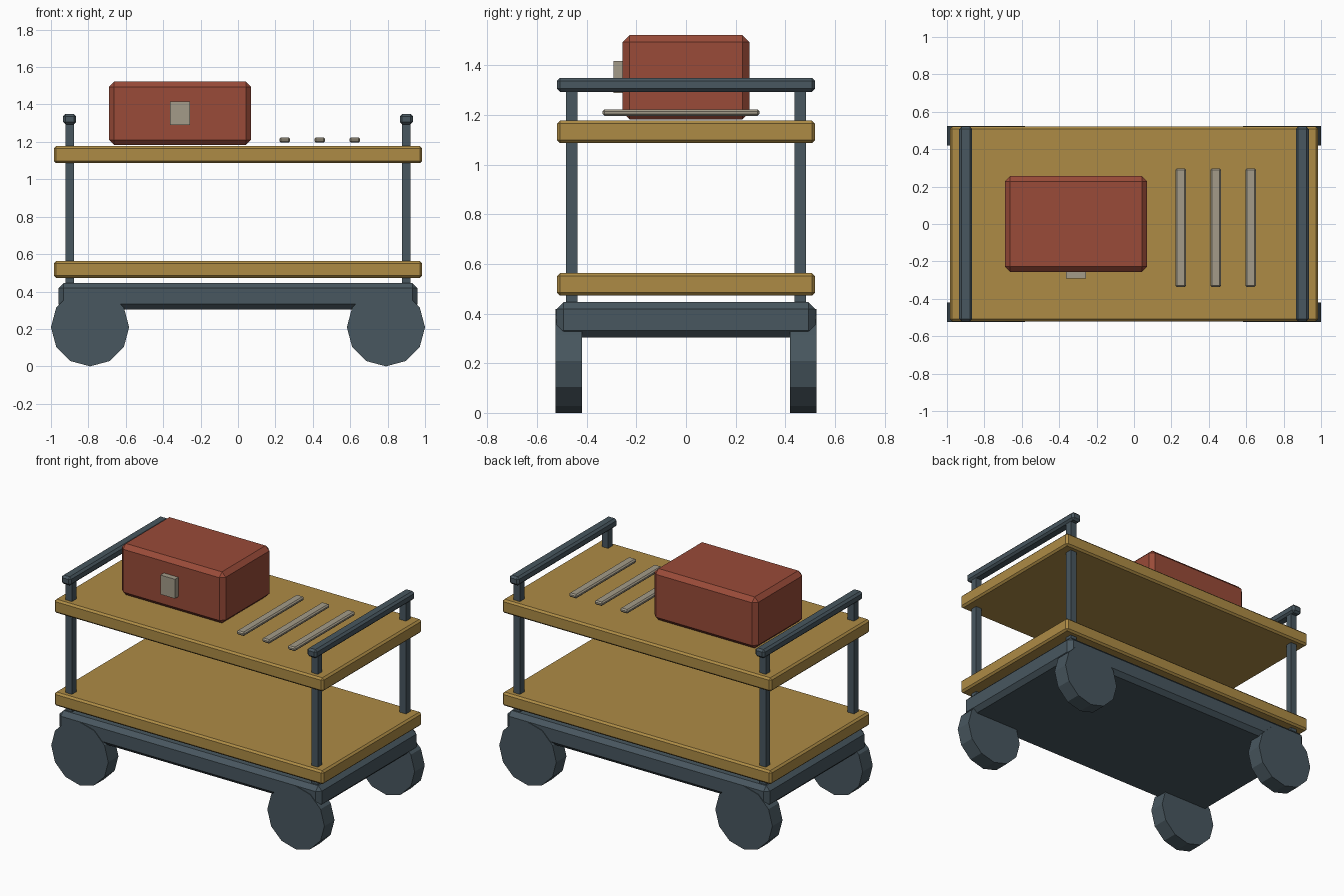
import bpy
import math

if "Cube" in bpy.data.objects:
    bpy.data.objects.remove(bpy.data.objects["Cube"])


def material(name, rgb):
    m = bpy.data.materials.new(name)
    m.diffuse_color = (*rgb, 1)
    m.use_nodes = True
    m.node_tree.nodes["Principled BSDF"].inputs["Base Color"].default_value = m.diffuse_color
    return m


STEEL = material("dark_steel", (0.065, 0.095, 0.115))
WOOD = material("wood", (0.42, 0.26, 0.06))
RED = material("red_paint", (0.32, 0.07, 0.04))
METAL = material("pale_metal", (0.37, 0.33, 0.25))


def box(name, x, y, z, mat, bevel=0.0):
    """Box spanning the given (min, max) ranges, with single-segment chamfers."""
    bpy.ops.mesh.primitive_cube_add(size=1, location=[sum(r) / 2 for r in (x, y, z)])
    ob = bpy.context.object
    ob.name = name
    ob.scale = [r[1] - r[0] for r in (x, y, z)]
    bpy.ops.object.transform_apply(location=False, rotation=False, scale=True)
    ob.data.materials.append(mat)
    if bevel:
        mod = ob.modifiers.new("chamfer", "BEVEL")
        mod.width = bevel
        mod.segments = 1
    return ob


# chassis and the two shelves
box("chassis", (-0.96, 0.96), (-0.521, 0.521), (0.304, 0.446), STEEL, 0.028)
box("lower_shelf", (-0.985, 0.985), (-0.52, 0.52), (0.473, 0.563), WOOD, 0.012)
box("upper_shelf", (-0.985, 0.985), (-0.52, 0.52), (1.087, 1.177), WOOD, 0.012)

for sx, side in ((-1, "left"), (1, "right")):
    # push handle across each end
    hx = sx * 0.9
    box(f"{side}_handle", (hx - 0.035, hx + 0.035), (-0.52, 0.52),
        (1.293, 1.35), STEEL, 0.013)
    for sy, end in ((-1, "front"), (1, "back")):
        # corner post
        py = sy * 0.461
        box(f"{end}_{side}_post", (hx - 0.023, hx + 0.023),
            (py - 0.023, py + 0.023), (0.42, 1.31), STEEL)
        # twelve-sided wheel
        bpy.ops.mesh.primitive_cylinder_add(
            vertices=12, radius=0.209, depth=0.106,
            location=(sx * 0.791, sy * 0.472, 0.209), rotation=(math.pi / 2, 0, 0))
        wheel = bpy.context.object
        wheel.name = f"{end}_{side}_wheel"
        wheel.data.materials.append(STEEL)

# toolbox with its latch
box("toolbox", (-0.69, 0.07), (-0.256, 0.256), (1.183, 1.522), RED, 0.028)
box("toolbox_latch", (-0.364, -0.257), (-0.292, -0.24), (1.289, 1.417), METAL)

# loose bars beside the toolbox
for i in range(3):
    cx = 0.25 + i * 0.187
    box(f"bar_{i + 1}", (cx - 0.029, cx + 0.029), (-0.336, 0.296),
        (1.197, 1.223), METAL, 0.008)
